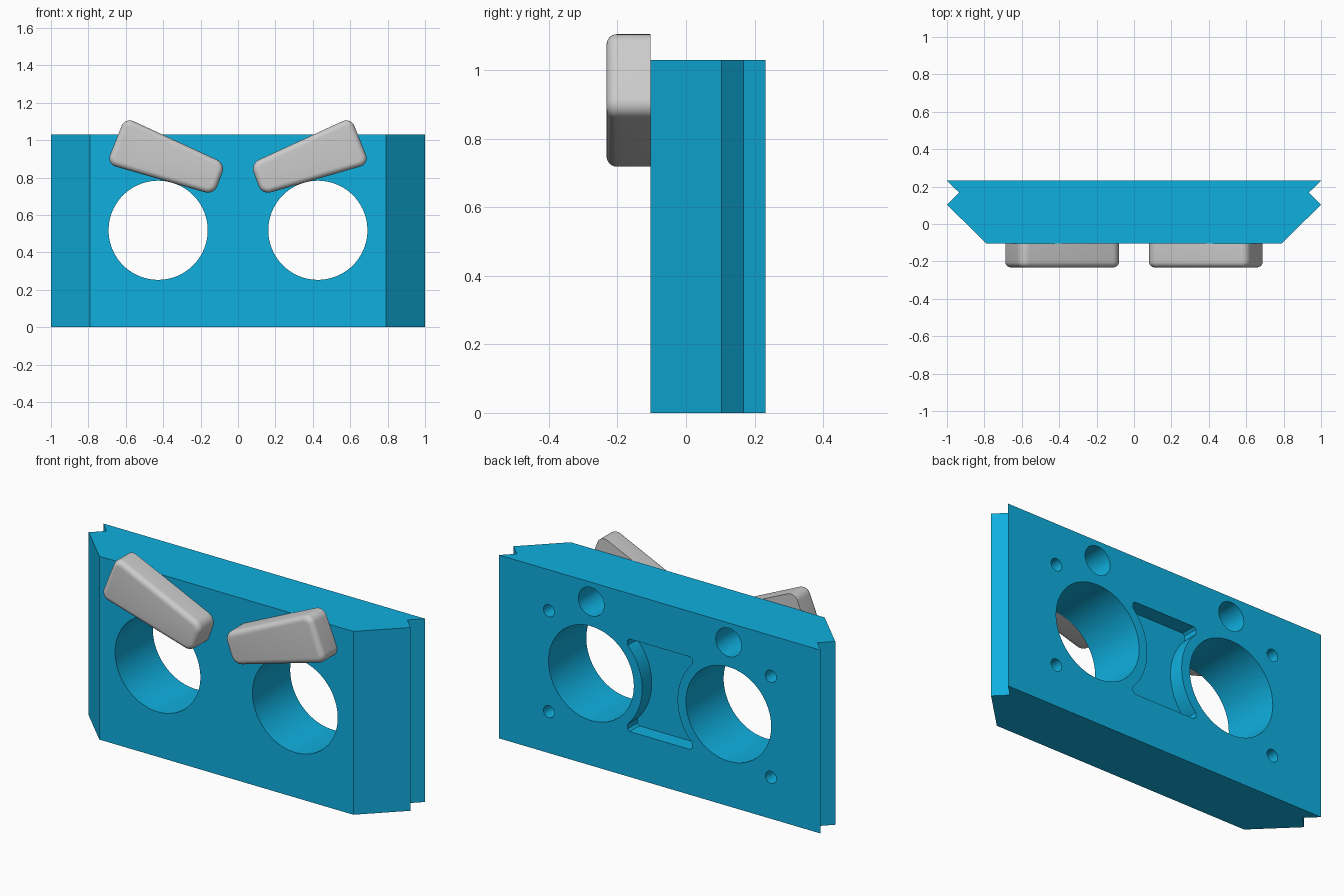
import bpy, bmesh
from math import pi, sin, cos, asin, sqrt, radians

if "Cube" in bpy.data.objects:
    bpy.data.objects.remove(bpy.data.objects["Cube"])

BACK, FRONT, HEIGHT = 0.232, -0.103, 1.03
HOLE_X, HOLE_Z, HOLE_R = 0.427, 0.518, 0.265


def prism(name, outline, y0, y1):
    """Extrude an (x, z) outline along y."""
    bm = bmesh.new()
    near = [bm.verts.new((x, y0, z)) for x, z in outline]
    far = [bm.verts.new((x, y1, z)) for x, z in outline]
    bm.faces.new(near)
    bm.faces.new(far[::-1])
    n = len(outline)
    for i in range(n):
        j = (i + 1) % n
        bm.faces.new((near[i], far[i], far[j], near[j]))
    bmesh.ops.recalc_face_normals(bm, faces=bm.faces)
    mesh = bpy.data.meshes.new(name)
    bm.to_mesh(mesh)
    bm.free()
    ob = bpy.data.objects.new(name, mesh)
    bpy.context.collection.objects.link(ob)
    return ob


def circle(cx, cz, r, n):
    return [(cx + r * cos(2 * pi * i / n), cz + r * sin(2 * pi * i / n)) for i in range(n)]


def activate(ob):
    bpy.ops.object.select_all(action='DESELECT')
    ob.select_set(True)
    bpy.context.view_layer.objects.active = ob


def cut(target, outline, y0, y1):
    cutter = prism("cutter", outline, y0, y1)
    cutter.hide_render = True
    activate(target)
    mod = target.modifiers.new("cut", 'BOOLEAN')
    mod.operation, mod.solver, mod.object = 'DIFFERENCE', 'EXACT', cutter
    bpy.ops.object.modifier_apply(modifier=mod.name)
    bpy.data.objects.remove(cutter)


def smooth(ob):
    activate(ob)
    bpy.ops.object.shade_smooth_by_angle(angle=radians(35))


# Face plate: notched, chamfered plan outline extruded upwards
half = [(1, BACK), (0.935, 0.168), (1, 0.103), (0.79, FRONT)]
plan = half + [(-x, y) for x, y in reversed(half)]
plate = prism("face_plate", plan, 0, HEIGHT)
for v in plate.data.vertices:
    v.co = (v.co.x, v.co.z, v.co.y)
plate.data.flip_normals()
blue = bpy.data.materials.new("plate_blue")
blue.diffuse_color = (0.005, 0.43, 0.74, 1)
blue.use_nodes = True
blue.node_tree.nodes["Principled BSDF"].inputs["Base Color"].default_value = blue.diffuse_color
plate.data.materials.append(blue)

# Eye holes, blind peg holes and small screw holes
for s in (-1, 1):
    cut(plate, circle(s * HOLE_X, HOLE_Z, HOLE_R, 96), FRONT - 0.1, BACK + 0.1)
    cut(plate, circle(s * HOLE_X, 0.921, 0.08, 48), BACK - 0.25, BACK + 0.1)
    for z in (0.233, 0.80):
        cut(plate, circle(s * 0.69, z, 0.034, 32), BACK - 0.2, BACK + 0.1)

# Waisted recess on the back, its sides concentric with the eye holes
R, W, H, c = 0.317, 0.2, 0.26, 0.012
a = asin(sqrt(R * R - (HOLE_X - W) ** 2) / R)
side = [(W - c, -H), (W, c - H)]
for i in range(25):
    t = -a + 2 * a * i / 24
    side.append((HOLE_X - R * cos(t), R * sin(t)))
side += [(W, H - c), (W - c, H)]
recess = side + [(-x, z) for x, z in reversed(side)]
cut(plate, [(x, z + HOLE_Z - 0.003) for x, z in recess], BACK - 0.085, BACK + 0.1)
smooth(plate)

# Eyebrows: rounded wedges, filleted at the front and flat at the back
brow = [(0.604, 1.122), (0.703, 0.873), (0.128, 0.707), (0.066, 0.874)]
for s, name in ((-1, "left_eyebrow"), (1, "right_eyebrow")):
    ob = prism(name, [(s * x, z) for x, z in brow], FRONT, -0.232)
    bm = bmesh.new()
    bm.from_mesh(ob.data)
    corners = [e for e in bm.edges if abs(e.verts[0].co.y - e.verts[1].co.y) > 0.05]
    bmesh.ops.bevel(bm, geom=corners, offset=0.05, offset_type='OFFSET', segments=8,
                    profile=0.5, affect='EDGES')
    rim = [e for e in bm.edges if all(v.co.y < -0.23 for v in e.verts)]
    bmesh.ops.bevel(bm, geom=rim, offset=0.03, offset_type='OFFSET', segments=6,
                    profile=0.5, affect='EDGES')
    bm.to_mesh(ob.data)
    bm.free()
    smooth(ob)
